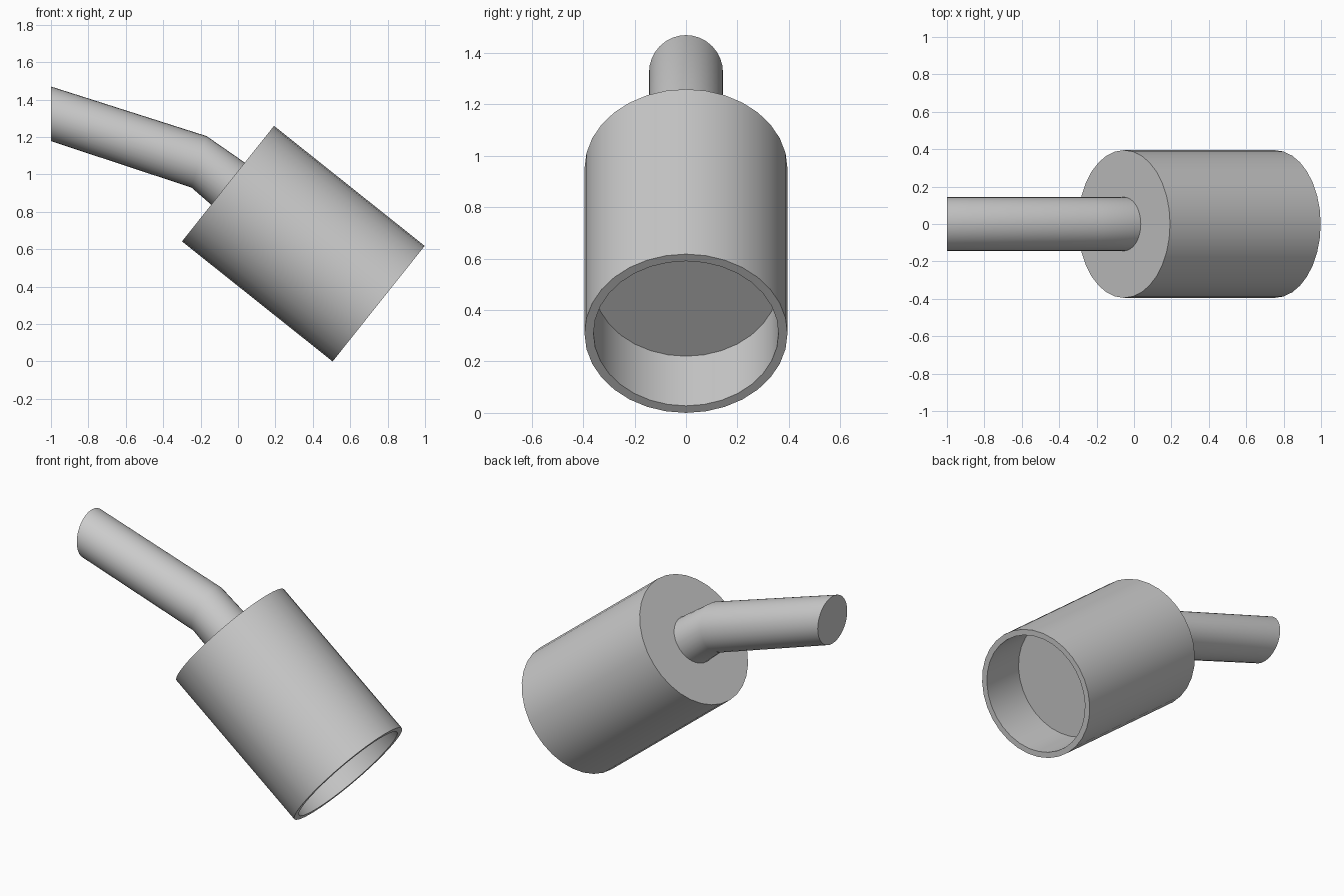
import bpy, bmesh
from math import cos, sin, pi, hypot
from mathutils import Vector

if "Cube" in bpy.data.objects:
    bpy.data.objects.remove(bpy.data.objects["Cube"])

SIDES = 32
AXIS = Vector((0.782, 0, -0.623))    # direction from handle to mouth
UP = Vector((0.623, 0, 0.782))       # across the body, in the side plane
MOUTH = Vector((0.752, 0, 0.309))


def ring_pair(top, bottom, width):
    """Elliptical ring given by its top and bottom points (x, z) and half width in y."""
    t, b = Vector((top[0], 0, top[1])), Vector((bottom[0], 0, bottom[1]))
    return (t + b) / 2, (t - b) / 2, width


def ring_body(back, radius):
    """Round ring across the body axis, a distance back from the mouth."""
    return MOUTH - AXIS * back, UP * radius, radius


def loft(name, rings, cap_start=False, cap_end=False):
    bm = bmesh.new()
    loops = []
    for centre, half, width in rings:
        loop = []
        for i in range(SIDES):
            a = 2 * pi * i / SIDES
            loop.append(bm.verts.new(centre + half * cos(a) + Vector((0, width * sin(a), 0))))
        loops.append(loop)
    for a, b in zip(loops, loops[1:]):
        for i in range(SIDES):
            k = (i + 1) % SIDES
            bm.faces.new((a[i], b[i], b[k], a[k]))
    if cap_start:
        bm.faces.new(loops[0])
    if cap_end:
        bm.faces.new(loops[-1][::-1])
    mesh = bpy.data.meshes.new(name)
    bm.to_mesh(mesh)
    bm.free()
    obj = bpy.data.objects.new(name, mesh)
    bpy.context.collection.objects.link(obj)
    bpy.ops.object.select_all(action='DESELECT')
    obj.select_set(True)
    bpy.context.view_layer.objects.active = obj
    bpy.ops.object.shade_smooth_by_angle(angle=pi / 6)
    return obj


LENGTH, PIPE_R = 1.03, 0.144
joint = ring_body(LENGTH, PIPE_R)

# Bent pipe: vertical cut end, mitred bend, joint with the body
loft("pipe", [
    ring_pair((-1.0, 1.47), (-1.0, 1.178), PIPE_R),
    ring_pair((-0.168, 1.205), (-0.249, 0.93), PIPE_R),
    joint,
], cap_start=True)

# Hollow cylinder: back face, outer wall, rim, recess wall and recess floor
loft("body", [
    joint,
    ring_body(LENGTH, 0.395),
    ring_body(0, 0.395),
    ring_body(0, 0.36),
    ring_body(0.31, 0.36),
], cap_end=True)
